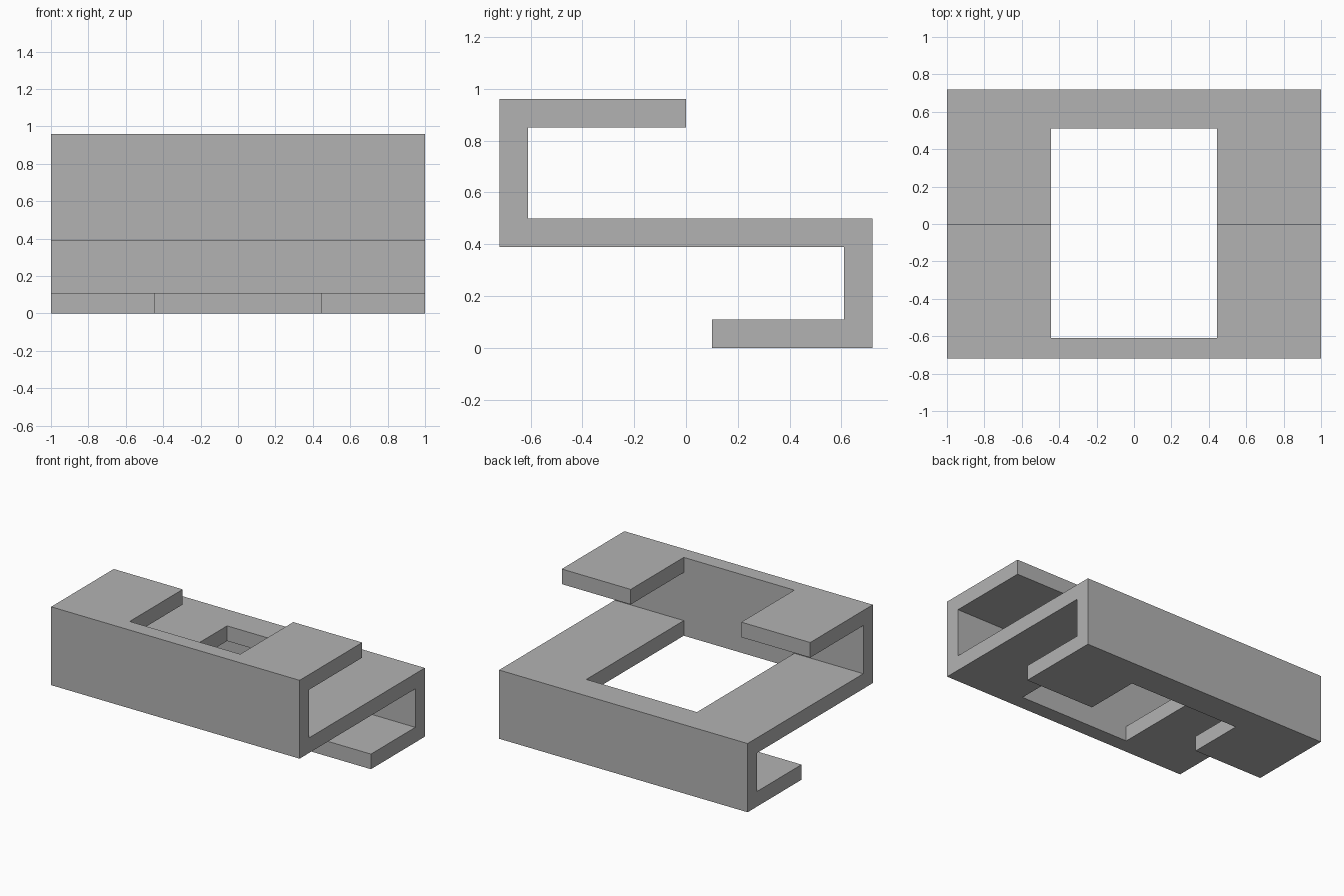
import bpy
import bmesh

cube = bpy.data.objects.get("Cube")
if cube:
    bpy.data.objects.remove(cube, do_unlink=True)

HALF_WIDTH = 1.0
DEPTH = 0.72
WALL = 0.11
INNER = DEPTH - WALL
MID_LOW, MID_TOP = 0.39, 0.50
TOP = 0.96


def extrude_profile(name, profile, half_width):
    """Sweep a closed (y, z) outline along x, centred on x = 0."""
    bm = bmesh.new()
    face = bm.faces.new([bm.verts.new((-half_width, y, z)) for y, z in profile])
    swept = bmesh.ops.extrude_face_region(bm, geom=[face])
    verts = [v for v in swept["geom"] if isinstance(v, bmesh.types.BMVert)]
    bmesh.ops.translate(bm, verts=verts, vec=(2 * half_width, 0, 0))
    bmesh.ops.recalc_face_normals(bm, faces=bm.faces[:])
    mesh = bpy.data.meshes.new(name)
    bm.to_mesh(mesh)
    bm.free()
    obj = bpy.data.objects.new(name, mesh)
    bpy.context.collection.objects.link(obj)
    return obj


# Plain grey material
grey = bpy.data.materials.new("plain grey")
grey.use_nodes = True
colour = (0.45, 0.45, 0.45, 1.0)
grey.diffuse_color = colour
grey.node_tree.nodes["Principled BSDF"].inputs["Base Color"].default_value = colour

# S-shaped bracket: bottom shelf, back wall, middle shelf, front wall, top shelf
bracket = extrude_profile("folded_bracket", [
    (0.10, 0), (DEPTH, 0), (DEPTH, MID_TOP), (-INNER, MID_TOP),
    (-INNER, TOP - WALL), (0, TOP - WALL), (0, TOP), (-DEPTH, TOP),
    (-DEPTH, MID_LOW), (INNER, MID_LOW), (INNER, WALL), (0.10, WALL),
], HALF_WIDTH)
bracket.data.materials.append(grey)

# One shaft through all shelves: notches above and below, a window between
shaft = extrude_profile("shaft_cutter", [
    (-INNER, -0.2), (0.51, -0.2), (0.51, 1.2), (-INNER, 1.2),
], 0.445)
shaft.data.materials.append(grey)
shaft.hide_render = True
shaft.hide_viewport = False

cut = bracket.modifiers.new("shaft", "BOOLEAN")
cut.operation = "DIFFERENCE"
cut.solver = "EXACT"
cut.object = shaft

# Bake the cut and drop the helper
bpy.context.view_layer.objects.active = bracket
bracket.select_set(True)
bpy.ops.object.modifier_apply(modifier=cut.name)
bpy.data.objects.remove(shaft, do_unlink=True)
